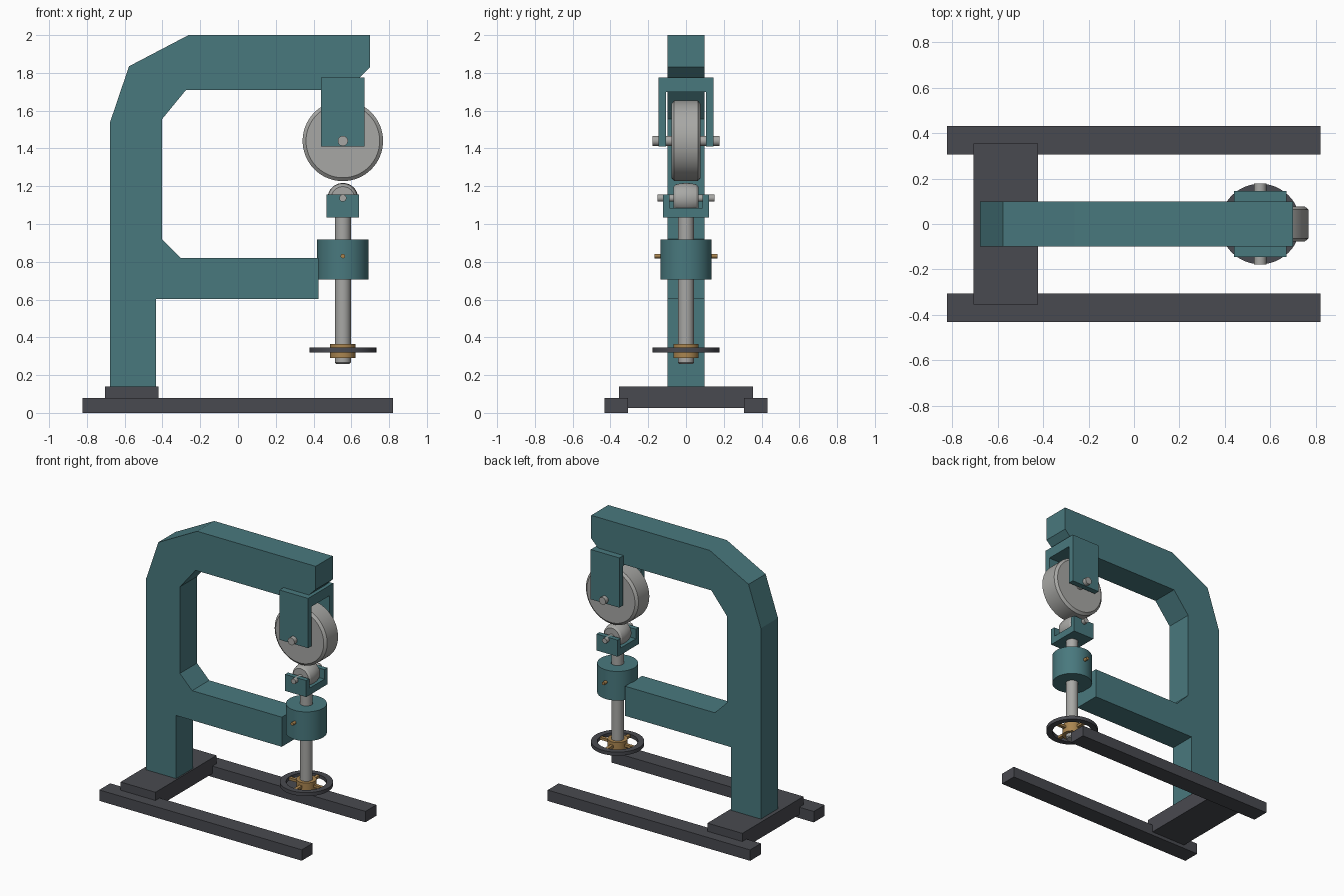
import bpy, bmesh, math
from mathutils import Matrix, Vector

if "Cube" in bpy.data.objects:
    bpy.data.objects.remove(bpy.data.objects["Cube"])


def material(name, rgb):
    m = bpy.data.materials.new(name)
    m.diffuse_color = (*rgb, 1)
    m.use_nodes = True
    m.node_tree.nodes["Principled BSDF"].inputs["Base Color"].default_value = m.diffuse_color
    return m


TEAL = material("teal paint", (0.066, 0.190, 0.208))
DARK = material("dark grey steel", (0.066, 0.068, 0.080))
STEEL = material("bare steel", (0.39, 0.39, 0.375))
BRASS = material("brass", (0.40, 0.235, 0.08))
CX = 0.555  # x of the wheel and spindle axis


def finish(bm, name, mat, smooth=False):
    bmesh.ops.recalc_face_normals(bm, faces=bm.faces)
    me = bpy.data.meshes.new(name)
    bm.to_mesh(me)
    bm.free()
    me.materials.append(mat)
    ob = bpy.data.objects.new(name, me)
    bpy.context.collection.objects.link(ob)
    if smooth:
        bpy.ops.object.select_all(action='DESELECT')
        ob.select_set(True)
        bpy.context.view_layer.objects.active = ob
        bpy.ops.object.shade_smooth_by_angle(angle=math.radians(25))
    return ob


def prism(name, mat, pts, axis, a, b):
    """Extrude a profile along y (points are x,z) or x (points are y,z)."""
    bm = bmesh.new()
    place = (lambda p: (p[0], a, p[1])) if axis == 'y' else (lambda p: (a, p[0], p[1]))
    face = bm.faces.new([bm.verts.new(place(p)) for p in pts])
    ext = bmesh.ops.extrude_face_region(bm, geom=[face])
    step = Vector((0, b - a, 0)) if axis == 'y' else Vector((b - a, 0, 0))
    bmesh.ops.translate(bm, vec=step,
                        verts=[v for v in ext['geom'] if isinstance(v, bmesh.types.BMVert)])
    return finish(bm, name, mat)


def box(name, mat, x0, x1, y0, y1, z0, z1):
    return prism(name, mat, [(x0, z0), (x1, z0), (x1, z1), (x0, z1)], 'y', y0, y1)


def lathe(name, mat, profile, z, axis='z', n=48, closed=False):
    """Revolve (radius, offset) points about an axis through (CX, 0, z)."""
    bm = bmesh.new()
    rings = [[bm.verts.new((r * math.cos(2 * math.pi * i / n),
                            r * math.sin(2 * math.pi * i / n), h)) for i in range(n)]
             for r, h in profile]
    pairs = list(zip(rings, rings[1:]))
    if closed:
        pairs.append((rings[-1], rings[0]))
    else:
        bm.faces.new(rings[0])
        bm.faces.new(rings[-1])
    for lo, hi in pairs:
        for i in range(n):
            j = (i + 1) % n
            bm.faces.new((lo[i], lo[j], hi[j], hi[i]))
    if axis == 'y':
        bm.transform(Matrix.Rotation(math.pi / 2, 4, 'X'))
    bm.transform(Matrix.Translation((CX, 0, z)))
    return finish(bm, name, mat, True)


def rod(name, mat, r, half, z, axis='y', n=24):
    return lathe(name, mat, [(r, -half), (r, half)], z, axis, n)


# Base rails and cross plate
for side, y0 in (("left", -0.432), ("right", 0.306)):
    box(side + "_base_rail", DARK, -0.823, 0.82, y0, y0 + 0.126, 0, 0.08)
box("base_plate", DARK, -0.705, -0.422, -0.354, 0.354, 0.025, 0.14)

# C-shaped frame
prism("frame", TEAL, [
    (-0.677, 0.14), (-0.677, 1.54), (-0.577, 1.835), (-0.262, 2.0),
    (0.70, 2.0), (0.70, 1.83), (0.58, 1.71), (-0.275, 1.71),
    (-0.402, 1.555), (-0.402, 0.92), (-0.303, 0.82), (0.425, 0.82),
    (0.425, 0.603), (-0.433, 0.603), (-0.433, 0.14)], 'y', -0.099, 0.099)

# Upper fork, wheel and axle
prism("upper_fork", TEAL, [
    (-0.146, 1.41), (-0.146, 1.775), (0.146, 1.775), (0.146, 1.41),
    (0.105, 1.41), (0.105, 1.70), (-0.105, 1.70), (-0.105, 1.41)], 'x', 0.439, 0.671)
lathe("upper_wheel", STEEL, [(0.195, -0.078), (0.213, -0.063),
                             (0.213, 0.063), (0.195, 0.078)], 1.44, 'y', 64)
rod("upper_axle", STEEL, 0.027, 0.178, 1.44)

# Lower fork, crowned wheel and axle
prism("lower_fork", TEAL, [
    (-0.123, 1.034), (-0.123, 1.155), (-0.088, 1.155), (-0.088, 1.085),
    (0.088, 1.085), (0.088, 1.155), (0.123, 1.155), (0.123, 1.034)], 'x', 0.468, 0.64)
lathe("lower_wheel", STEEL, [(0.062, -0.066), (0.073, -0.055), (0.079, -0.03), (0.081, 0),
                             (0.079, 0.03), (0.073, 0.055), (0.062, 0.066)], 1.136, 'y')
rod("lower_axle", STEEL, 0.019, 0.152, 1.137)

# Spindle, guide collar and set screws
lathe("spindle", STEEL, [(0.036, 0.26), (0.042, 0.266), (0.042, 1.05)], 0, n=32)
lathe("guide_collar", TEAL, [(0.043, 0.705), (0.136, 0.705),
                             (0.136, 0.919), (0.043, 0.919)], 0, closed=True)
rod("collar_screws", BRASS, 0.012, 0.166, 0.83, n=12)

# Handwheel rim, hub and spokes
rim = lathe("handwheel_rim", DARK, [(0.135, -0.013), (0.177, -0.013),
                                    (0.177, 0.013), (0.135, 0.013)], 0.333, closed=True)
lathe("handwheel_hub", BRASS, [(0.042, -0.04), (0.067, -0.04),
                               (0.067, 0.035), (0.042, 0.035)], 0.33, closed=True)
for i in range(4):
    bm = bmesh.new()
    bmesh.ops.create_cube(bm, size=1, matrix=Matrix.Translation((CX, 0, 0.333))
                          @ Matrix.Rotation(i * math.pi / 2, 4, 'Z')
                          @ Matrix.Translation((0.1, 0, 0))
                          @ Matrix.Diagonal((0.085, 0.024, 0.018, 1)))
    finish(bm, "handwheel_spoke_%d" % (i + 1), BRASS)
